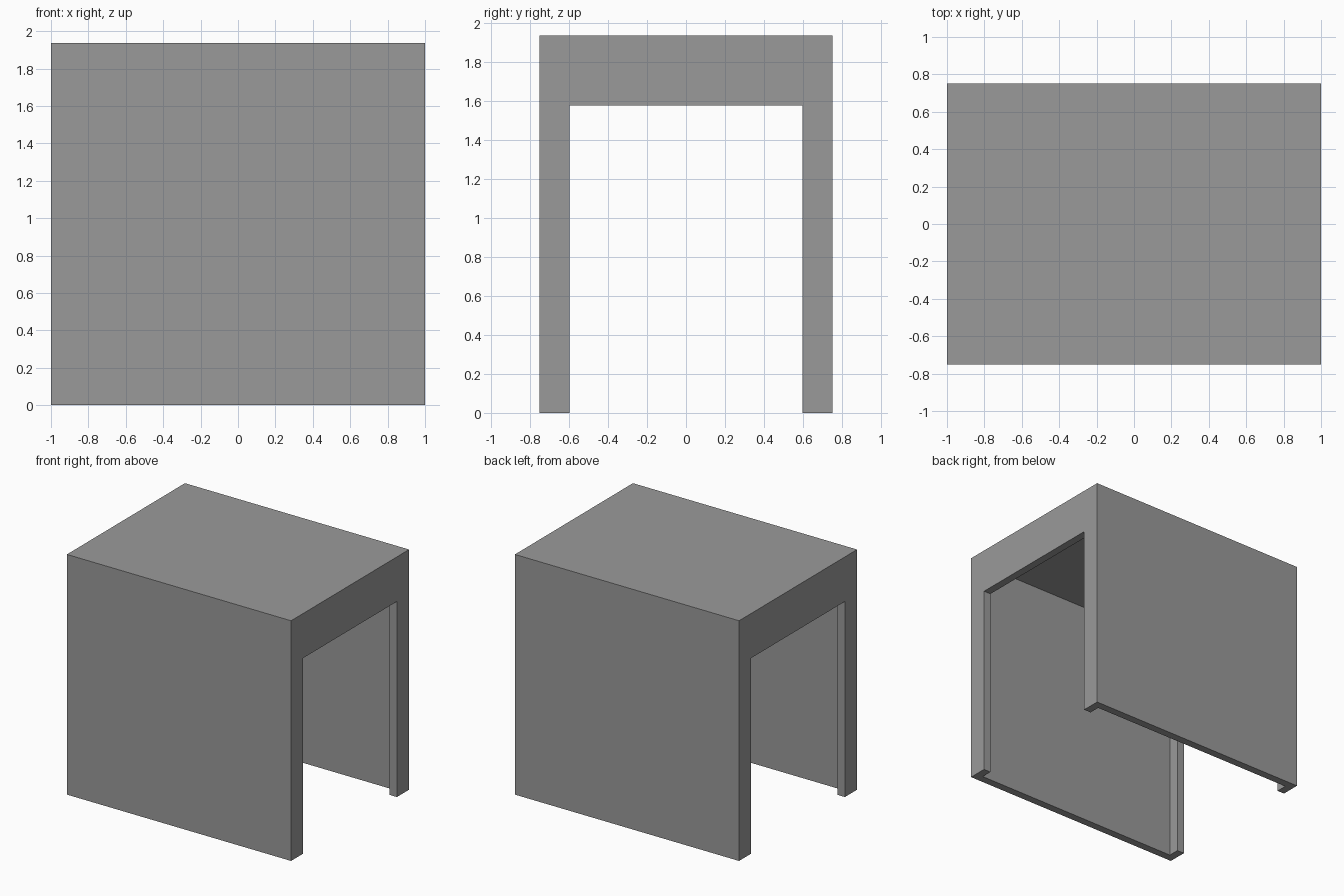
import bpy, bmesh

if "Cube" in bpy.data.objects:
    bpy.data.objects.remove(bpy.data.objects["Cube"])

X, Y, H = 1.0, 0.752, 1.937    # half length, half depth, height
T = 0.064                      # sheet thickness
OY, OZ = 0.597, 1.577          # opening half width and height


def arch(name, half_w, top, x0, x1):
    """Extrude an upside-down U profile along x, outer size Y by H."""
    profile = [(-Y, 0), (-Y, H), (Y, H), (Y, 0),
               (half_w, 0), (half_w, top), (-half_w, top), (-half_w, 0)]
    bm = bmesh.new()
    face = bm.faces.new([bm.verts.new((x0, y, z)) for y, z in profile])
    new = bmesh.ops.extrude_face_region(bm, geom=[face])["geom"]
    bmesh.ops.translate(bm, vec=(x1 - x0, 0, 0),
                        verts=[v for v in new if isinstance(v, bmesh.types.BMVert)])
    bmesh.ops.recalc_face_normals(bm, faces=bm.faces)
    mesh = bpy.data.meshes.new(name)
    bm.to_mesh(mesh)
    bm.free()
    ob = bpy.data.objects.new(name, mesh)
    bpy.context.collection.objects.link(ob)
    return ob


def join(base, other):
    mod = base.modifiers.new("join", 'BOOLEAN')
    mod.operation, mod.solver, mod.object = 'UNION', 'EXACT', other
    bpy.context.view_layer.objects.active = base
    bpy.ops.object.modifier_apply(modifier=mod.name)
    bpy.data.objects.remove(other)


# Thin shell: two side walls and the roof
shell = arch("cover_shell", Y - T, H - T, -X, X)

# Deeper frame around the opening at each end
for s in (-1, 1):
    join(shell, arch("end_frame", OY, OZ, s * X, s * (X - T)))

# Dark grey finish
grey = bpy.data.materials.new("dark_grey")
grey.diffuse_color = (0.324, 0.324, 0.324, 1)
grey.use_nodes = True
grey.node_tree.nodes["Principled BSDF"].inputs["Base Color"].default_value = grey.diffuse_color
shell.data.materials.clear()
shell.data.materials.append(grey)
